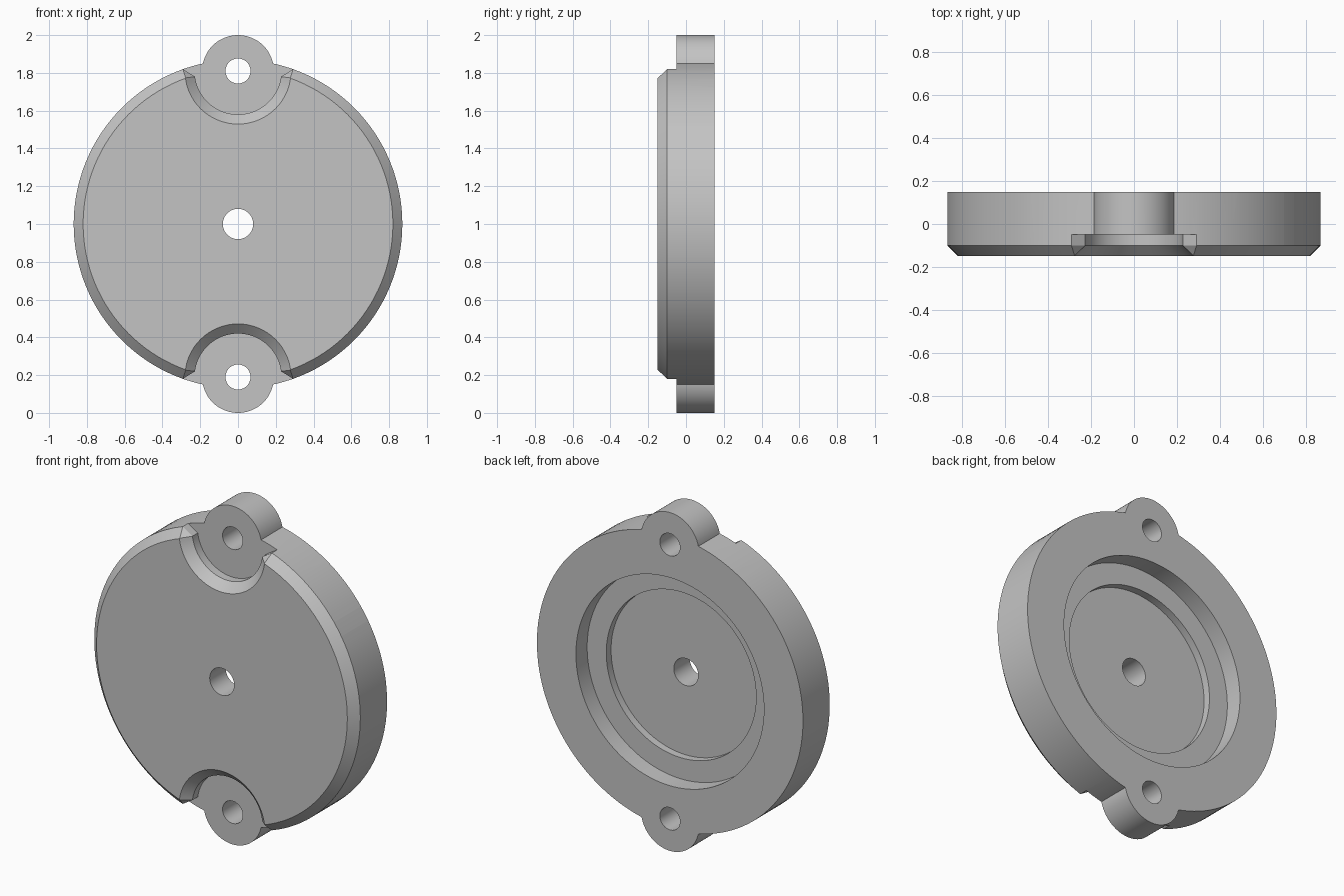
import bpy, bmesh
from math import sin, cos, pi, radians
from mathutils import Vector

cube = bpy.data.objects.get("Cube")
if cube:
    bpy.data.objects.remove(cube, do_unlink=True)

grey = bpy.data.materials.new("plain grey")
grey.use_nodes = True
grey.diffuse_color = (0.55, 0.55, 0.55, 1)
grey.node_tree.nodes["Principled BSDF"].inputs["Base Color"].default_value = grey.diffuse_color

SEGMENTS = 128
EAR = 0.81      # distance from disc centre to ear centre


def loft(name, sections):
    """Closed solid through equal-length lists of points."""
    bm = bmesh.new()
    rings = [[bm.verts.new(p) for p in s] for s in sections]
    n = len(rings[0])
    for a, b in zip(rings, rings[1:]):
        for i in range(n):
            j = (i + 1) % n
            bm.faces.new((a[i], a[j], b[j], b[i]))
    bm.faces.new(rings[0])
    bm.faces.new(rings[-1])
    bmesh.ops.recalc_face_normals(bm, faces=bm.faces)
    mesh = bpy.data.meshes.new(name)
    bm.to_mesh(mesh)
    bm.free()
    mesh.materials.append(grey)
    obj = bpy.data.objects.new(name, mesh)
    bpy.context.collection.objects.link(obj)
    return obj


def turned(name, z, profile):
    """Round solid about the y direction from (radius, y) pairs."""
    turns = [2 * pi * i / SEGMENTS for i in range(SEGMENTS)]
    return loft(name, [[(r * cos(t), y, z + r * sin(t)) for t in turns]
                       for r, y in profile])


def notch_cutter(side):
    """Rounded pocket around an ear, flaring out at the rim and at the front."""
    end = radians(7.5)
    flare = Vector((0.069, 0.043)) * 6.5
    sections = []
    for r, y in ((0.23, -0.05), (0.23, -0.10), (0.281, -0.15), (0.332, -0.20)):
        steps = 48
        arc = []
        for i in range(steps + 1):
            t = pi + end + (pi - 2 * end) * i / steps
            arc.append(Vector((r * cos(t), EAR + r * sin(t))))
        tip = arc[-1] + flare
        outline = arc + [tip, Vector((-tip.x, tip.y))]
        sections.append([(p.x, y, 1 + side * p.y) for p in outline])
    return loft("notch_cutter", sections)


def combine(target, tool, operation):
    mod = target.modifiers.new(operation, "BOOLEAN")
    mod.operation = operation
    mod.solver = "EXACT"
    mod.object = tool
    bpy.context.view_layer.objects.active = target
    bpy.ops.object.modifier_apply(modifier=mod.name)
    bpy.data.objects.remove(tool, do_unlink=True)


# Chamfered disc, left long at the back until it is faced off
cover = turned("cover_plate", 1, [(0.82, -0.15), (0.87, -0.10), (0.87, 0.30)])

# Mounting ears with the pockets in front of them
for side in (1, -1):
    combine(cover, turned("ear", 1 + side * EAR, [(0.19, -0.08), (0.19, 0.25)]), "UNION")
for side in (1, -1):
    combine(cover, notch_cutter(side), "DIFFERENCE")

# Flat back with a two-step round recess
combine(cover, turned("back_cutter", 1, [(0.49, 0.0), (0.49, 0.045), (0.615, 0.045),
                                         (0.615, 0.15), (1.3, 0.15), (1.3, 0.5)]), "DIFFERENCE")

# Centre hole and ear holes
for z, r in ((1, 0.08), (1 + EAR, 0.066), (1 - EAR, 0.066)):
    combine(cover, turned("hole_cutter", z, [(r, -0.4), (r, 0.4)]), "DIFFERENCE")

# Smooth round walls, crisp edges
bpy.ops.object.select_all(action="DESELECT")
cover.select_set(True)
bpy.context.view_layer.objects.active = cover
bpy.ops.object.shade_smooth_by_angle(angle=radians(25))
